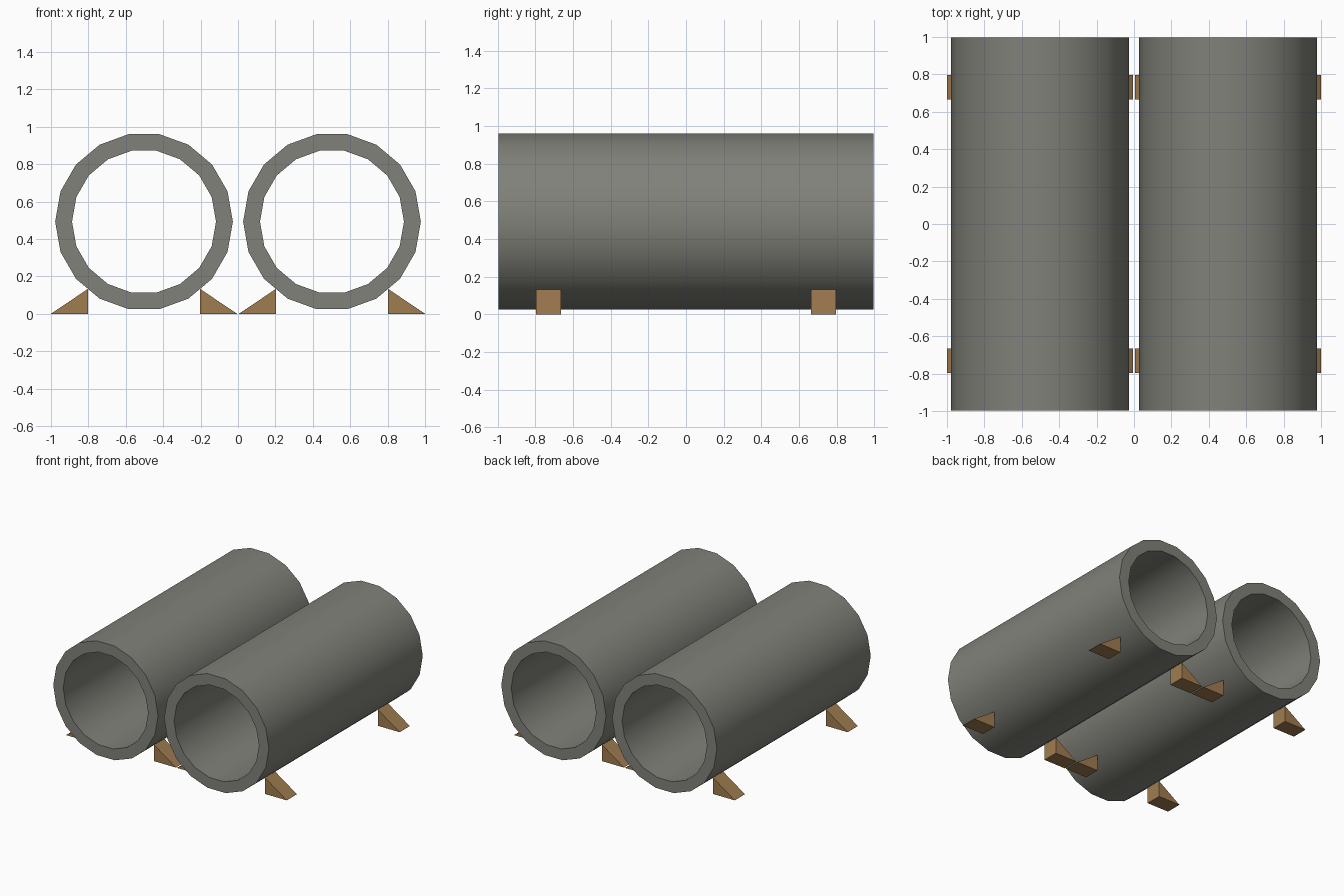
import bpy
import math

if "Cube" in bpy.data.objects:
    bpy.data.objects.remove(bpy.data.objects["Cube"])

PIPE_X, PIPE_Z = 0.5025, 0.4925
OUTER, INNER, HALF_LEN, SIDES = 0.475, 0.385, 0.996, 18


def material(name, color):
    mat = bpy.data.materials.new(name)
    mat.diffuse_color = (*color, 1)
    mat.use_nodes = True
    mat.node_tree.nodes["Principled BSDF"].inputs["Base Color"].default_value = mat.diffuse_color
    return mat


def add_object(name, verts, faces, mat):
    mesh = bpy.data.meshes.new(name)
    mesh.from_pydata(verts, [], faces)
    mesh.materials.append(mat)
    obj = bpy.data.objects.new(name, mesh)
    bpy.context.collection.objects.link(obj)
    return obj


def pipe(name, cx, mat):
    # Rectangular wall section swept around the pipe axis
    section = [(OUTER, -HALF_LEN), (OUTER, HALF_LEN), (INNER, HALF_LEN), (INNER, -HALF_LEN)]
    verts, faces = [], []
    for i in range(SIDES):
        a = math.tau * i / SIDES
        verts += [(cx + r * math.cos(a), y, PIPE_Z + r * math.sin(a)) for r, y in section]
        j = (i + 1) % SIDES
        for k in range(4):
            m = (k + 1) % 4
            faces.append((i * 4 + k, i * 4 + m, j * 4 + m, j * 4 + k))
    obj = add_object(name, verts, faces, mat)
    bpy.ops.object.select_all(action='DESELECT')
    obj.select_set(True)
    bpy.context.view_layer.objects.active = obj
    bpy.ops.object.shade_smooth_by_angle(angle=math.radians(30))


def wedge(name, cx, side, cy, mat):
    # Triangular chock, tall face towards the pipe
    profile = [(0.300, 0), (0.4975, 0), (0.300, 0.133)]
    verts = [(cx + side * x, cy + dy, z) for dy in (-0.066, 0.066) for x, z in profile]
    faces = [(0, 1, 2), (5, 4, 3), (0, 3, 4, 1), (1, 4, 5, 2), (2, 5, 3, 0)]
    if side < 0:
        faces = [f[::-1] for f in faces]
    add_object(name, verts, faces, mat)


concrete = material("concrete", (0.22, 0.22, 0.195))
wood = material("wood", (0.35, 0.2, 0.08))

for label, sx in (("left", -1), ("right", 1)):
    cx = sx * PIPE_X
    pipe(f"{label}_pipe", cx, concrete)
    for end, cy in (("front", -0.731), ("back", 0.731)):
        for edge, side in (("left", -1), ("right", 1)):
            wedge(f"{label}_pipe_{end}_{edge}_wedge", cx, side, cy, wood)
